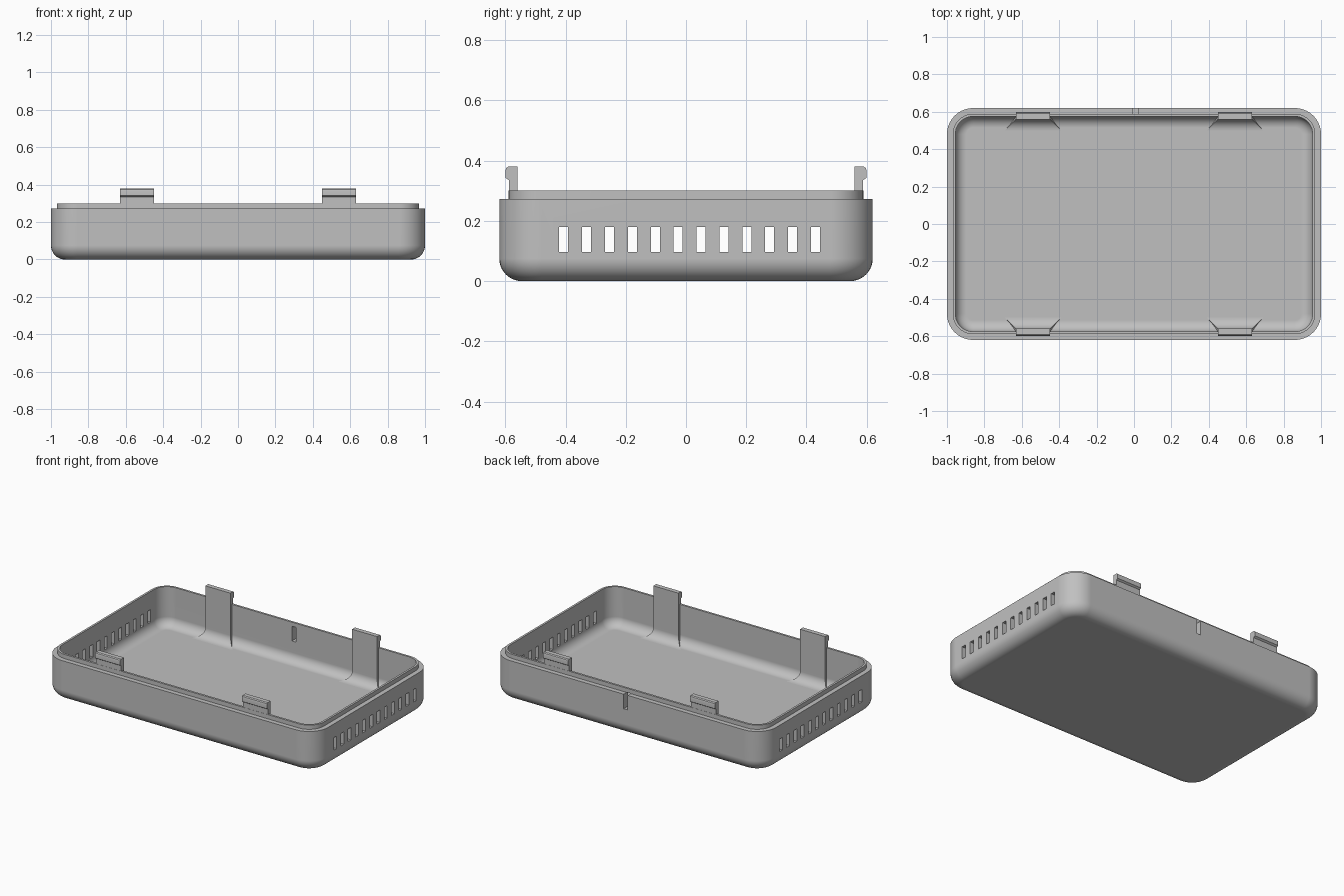
import bpy, bmesh
from math import sin, cos, pi, radians

cube = bpy.data.objects.get("Cube")
if cube:
    bpy.data.objects.remove(cube, do_unlink=True)

HALF_X, HALF_Y = 1.0, 0.62      # outer footprint
CORNER = 0.14                   # plan corner radius
RIM, LIP = 0.272, 0.30          # heights of outer rim and raised lip
WALL, FLOOR = 0.045, 0.04
SEG = 10

grey = bpy.data.materials.new("light_grey_plastic")
grey.use_nodes = True
colour = (0.53, 0.53, 0.53, 1)
grey.diffuse_color = colour
grey.node_tree.nodes["Principled BSDF"].inputs["Base Color"].default_value = colour


def make_object(name, bm):
    bmesh.ops.recalc_face_normals(bm, faces=bm.faces)
    mesh = bpy.data.meshes.new(name)
    bm.to_mesh(mesh)
    bm.free()
    mesh.materials.append(grey)
    obj = bpy.data.objects.new(name, mesh)
    bpy.context.collection.objects.link(obj)
    return obj


def activate(obj):
    bpy.ops.object.select_all(action='DESELECT')
    obj.select_set(True)
    bpy.context.view_layer.objects.active = obj


def smooth(obj):
    activate(obj)
    bpy.ops.object.shade_smooth_by_angle(angle=radians(30))
    mod = obj.modifiers.new("flat_wall_normals", 'WEIGHTED_NORMAL')
    mod.keep_sharp = True


def ring(bm, inset, z):
    """Rounded rectangle, inset from the outer footprint."""
    r = CORNER - inset
    cx, cy = HALF_X - CORNER, HALF_Y - CORNER
    verts = []
    for q, (sx, sy) in enumerate([(1, 1), (-1, 1), (-1, -1), (1, -1)]):
        for i in range(SEG + 1):
            a = (q + i / SEG) * pi / 2
            verts.append(bm.verts.new((sx * cx + r * cos(a), sy * cy + r * sin(a), z)))
    return verts


def add_box(bm, x0, x1, y0, y1, z0, z1):
    verts = bmesh.ops.create_cube(bm, size=1)["verts"]
    bmesh.ops.scale(bm, vec=(x1 - x0, y1 - y0, z1 - z0), verts=verts)
    bmesh.ops.translate(bm, vec=((x0 + x1) / 2, (y0 + y1) / 2, (z0 + z1) / 2), verts=verts)


# Shell profile (inset, height): outer fillet, stepped lip, inner wall, inner fillet
R_OUT, R_IN = 0.075, 0.06
steps = [i / SEG * pi / 2 for i in range(SEG + 1)]
profile = [(R_OUT * (1 - sin(a)), R_OUT * (1 - cos(a))) for a in steps]
profile += [(0, RIM), (0.031, RIM), (0.031, LIP), (WALL, LIP)]
profile += [(WALL + R_IN * (1 - cos(a)), FLOOR + R_IN * (1 - sin(a))) for a in steps]

bm = bmesh.new()
rings = [ring(bm, *p) for p in profile]
for lower, upper in zip(rings, rings[1:]):
    for i in range(len(lower)):
        j = (i + 1) % len(lower)
        bm.faces.new((lower[i], lower[j], upper[j], upper[i]))
bm.faces.new(rings[0])
bm.faces.new(rings[-1])
shell = make_object("case_shell", bm)

# Vent slots through both end walls, and one notch in the back wall
bm = bmesh.new()
for i in range(12):
    y = -0.406 + i * 0.076
    add_box(bm, -1.1, 1.1, y - 0.015, y + 0.015, 0.097, 0.18)
add_box(bm, -0.005, 0.025, 0.54, 0.7, 0.175, RIM + 0.001)
cutter = make_object("slot_cutter", bm)
cutter.hide_render = True

activate(shell)
cut = shell.modifiers.new("slots", 'BOOLEAN')
cut.operation = 'DIFFERENCE'
cut.solver = 'EXACT'
cut.object = cutter
bpy.ops.object.modifier_apply(modifier=cut.name)
bpy.data.objects.remove(cutter, do_unlink=True)
smooth(shell)


# Snap clip: a tab rising from a flared foot on the floor to a hooked head
def make_clip(name, sx, sy):
    sections = []               # (inner y, inner z, outer y, outer z)
    for a in reversed(steps):
        sections.append((0.50 + 0.06 * cos(a), 0.10 - 0.06 * sin(a),
                         0.50 + 0.08 * cos(a), 0.10 - 0.08 * sin(a)))
    head = [(0.58, 0.28), (0.588, 0.285), (0.588, 0.335), (0.60, 0.343),
            (0.60, 0.366), (0.597, 0.375), (0.59, 0.38)]
    sections += [(0.56, z, y, z) for y, z in head]

    bm = bmesh.new()
    loops = []
    for yi, zi, yo, zo in sections:
        w = 0.092 + max(0, 0.56 - yi)
        corners = [(-w, yi, zi), (w, yi, zi), (w, yo, zo), (-w, yo, zo)]
        loops.append([bm.verts.new((sx * 0.54 + x, sy * y, z)) for x, y, z in corners])
    for lower, upper in zip(loops, loops[1:]):
        for i in range(4):
            j = (i + 1) % 4
            bm.faces.new((lower[i], lower[j], upper[j], upper[i]))
    bm.faces.new(loops[0])
    bm.faces.new(loops[-1])
    smooth(make_object(name, bm))


for sx, side in ((1, "left"), (-1, "right")):
    for sy, end in ((-1, "front"), (1, "back")):
        make_clip(f"{end}_{side}_clip", sx, sy)
